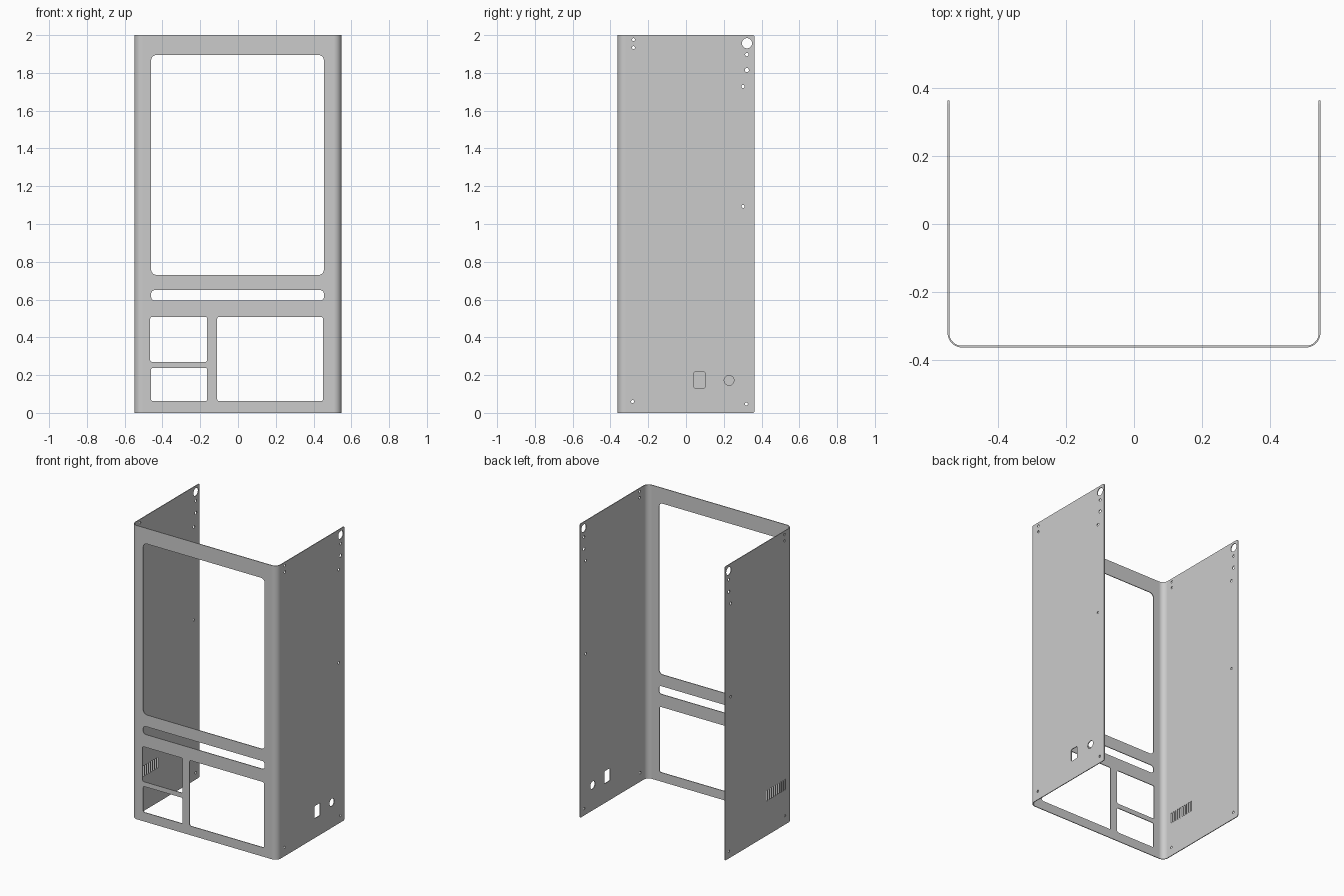
import bpy, bmesh
from math import sin, cos, pi
from mathutils import Vector

if "Cube" in bpy.data.objects:
    bpy.data.objects.remove(bpy.data.objects["Cube"])

HX, HY, H, T, R = 0.548, 0.363, 2.0, 0.005, 0.042


def make_object(name, bm):
    bmesh.ops.recalc_face_normals(bm, faces=bm.faces)
    mesh = bpy.data.meshes.new(name)
    bm.to_mesh(mesh)
    bm.free()
    ob = bpy.data.objects.new(name, mesh)
    bpy.context.collection.objects.link(ob)
    return ob


def extrude_outline(bm, points, offset):
    face = bm.faces.new([bm.verts.new(p) for p in points])
    ext = bmesh.ops.extrude_face_region(bm, geom=[face])
    verts = [g for g in ext["geom"] if isinstance(g, bmesh.types.BMVert)]
    bmesh.ops.translate(bm, verts=verts, vec=Vector(offset))


def rounded(u0, u1, v0, v1, r, n=6):
    pts = []
    corners = ((u1 - r, v1 - r), (u0 + r, v1 - r), (u0 + r, v0 + r), (u1 - r, v0 + r))
    for k, (cu, cv) in enumerate(corners):
        for i in range(n):
            a = (k + (i + 0.5) / n) * pi / 2
            pts.append((cu + r * cos(a), cv + r * sin(a)))
    return pts


def bend_profile(inset, n=14):
    # U outline: left arm, two rounded front corners, right arm
    x, y, r = HX - inset, HY - inset, R - inset
    pts = [(-x, HY)]
    for cx, start in ((-(x - r), pi), (x - r, 1.5 * pi)):
        for i in range(n + 1):
            a = start + i / n * pi / 2
            pts.append((cx + r * cos(a), -(y - r) + r * sin(a)))
    return pts + [(x, HY)]


# Folded sheet: front and two sides in one piece
bm = bmesh.new()
outline = bend_profile(0) + bend_profile(T)[::-1]
extrude_outline(bm, [(x, y, 0) for x, y in outline], (0, 0, H))

# Rounded rear corners of the side sheets
rear = [e for e in bm.edges
        if all(v.co.y > HY - 1e-4 for v in e.verts)
        and abs(e.verts[0].co.z - e.verts[1].co.z) < 1e-5]
bmesh.ops.bevel(bm, geom=rear, offset=0.01, segments=4, profile=0.5, affect='EDGES')
cabinet = make_object("cabinet_shell", bm)

cut = bmesh.new()


def cut_front(x0, x1, z0, z1, r):
    extrude_outline(cut, [(u, -HY - 0.02, v) for u, v in rounded(x0, x1, z0, z1, r)], (0, 0.04, 0))


def cut_side(side, y0, y1, z0, z1, r):
    extrude_outline(cut, [(side * HX - 0.02, u, v) for u, v in rounded(y0, y1, z0, z1, r)], (0.04, 0, 0))


def hole(side, y, z, r):
    cut_side(side, y - r, y + r, z - r, z + r, r * 0.9999)


# Front: screen window, slot and the lower openings
cut_front(-0.46, 0.455, 0.73, 1.895, 0.03)
cut_front(-0.46, 0.455, 0.595, 0.65, 0.02)
cut_front(-0.465, -0.163, 0.27, 0.508, 0.01)
cut_front(-0.46, -0.163, 0.062, 0.238, 0.01)
cut_front(-0.11, 0.45, 0.062, 0.508, 0.01)

# Matching holes in both sides
for side in (-1, 1):
    for y, z, r in ((0.323, 1.957, 0.027), (0.322, 1.897, 0.009), (0.322, 1.815, 0.011),
                    (0.302, 1.728, 0.009), (0.302, 1.093, 0.008), (-0.278, 1.976, 0.008),
                    (-0.278, 1.934, 0.008), (-0.283, 0.06, 0.008), (0.32, 0.047, 0.008)):
        hole(side, y, z, r)

# Right side: socket opening and cable hole
cut_side(1, 0.042, 0.10, 0.132, 0.217, 0.006)
hole(1, 0.228, 0.172, 0.026)

# Left side: row of vent slots
for i in range(10):
    y = -0.284 + i * 0.0215
    cut_side(-1, y - 0.005, y + 0.005, 0.235, 0.308, 0.003)

cutter = make_object("opening_cutter", cut)
cutter.hide_render = True

# Cut, then shade smooth around the bends only
bpy.context.view_layer.objects.active = cabinet
cabinet.select_set(True)
cutter.select_set(False)
mod = cabinet.modifiers.new("openings", 'BOOLEAN')
mod.operation, mod.solver, mod.object = 'DIFFERENCE', 'EXACT', cutter
bpy.ops.object.modifier_apply(modifier=mod.name)
bpy.data.objects.remove(cutter)
bpy.ops.object.shade_smooth_by_angle(angle=0.5)
weighted = cabinet.modifiers.new("even_shading", 'WEIGHTED_NORMAL')
weighted.keep_sharp = True
